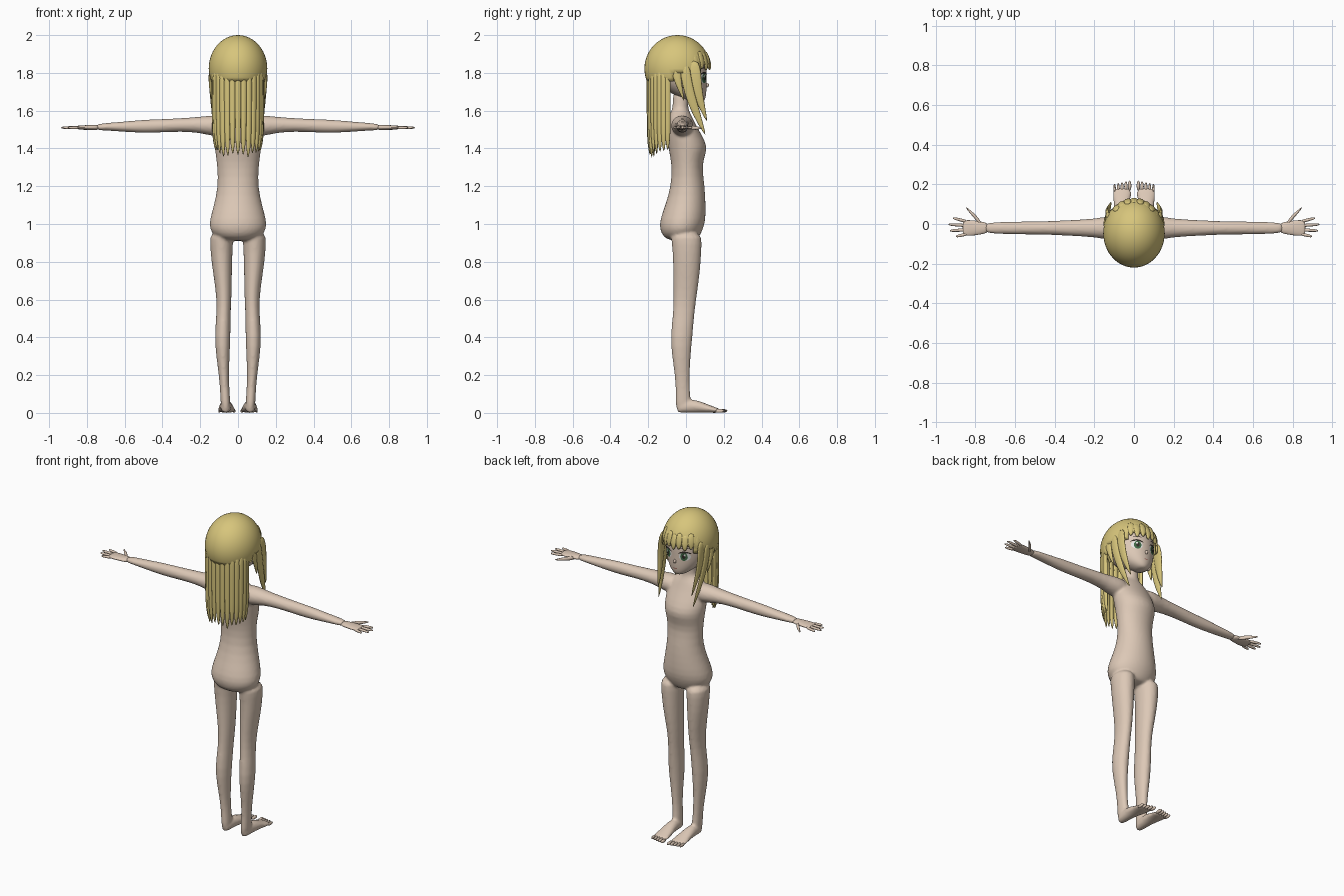
import bpy, bmesh, random
from math import sin, cos, pi, radians
from mathutils import Vector
from mathutils.bvhtree import BVHTree

random.seed(4)
if "Cube" in bpy.data.objects:
    bpy.data.objects.remove(bpy.data.objects["Cube"])

X, Y, Z = Vector((1, 0, 0)), Vector((0, 1, 0)), Vector((0, 0, 1))


def material(name, r, g, b):
    m = bpy.data.materials.new(name)
    m.use_nodes = True
    m.diffuse_color = (r, g, b, 1)
    node = m.node_tree.nodes["Principled BSDF"]
    node.inputs["Base Color"].default_value = (r, g, b, 1)
    node.inputs["Roughness"].default_value = 0.8
    return m


skin = material("skin", 0.72, 0.58, 0.47)
blonde = material("blonde_hair", 0.68, 0.56, 0.2)
white = material("eye_white", 0.8, 0.8, 0.78)
green = material("iris_green", 0.05, 0.14, 0.06)
dark = material("lash_dark", 0.03, 0.025, 0.02)
lip = material("mouth_red", 0.4, 0.15, 0.12)


def loft(bm, rings, u=X, v=Y, sides=16):
    """Closed skin through rings of (centre, radius along u, radius along v)."""
    loops = []
    for c, ru, rv in rings:
        loops.append([bm.verts.new(Vector(c) + u * ru * cos(2 * pi * i / sides)
                                   + v * rv * sin(2 * pi * i / sides)) for i in range(sides)])
    for a, b in zip(loops, loops[1:]):
        for i in range(sides):
            j = (i + 1) % sides
            bm.faces.new((a[i], a[j], b[j], b[i]))
    bm.faces.new(loops[0])
    bm.faces.new(loops[-1])


def ball(bm, centre, size, seg=16):
    made = bmesh.ops.create_uvsphere(bm, u_segments=seg, v_segments=seg // 2, radius=1)["verts"]
    bmesh.ops.scale(bm, vec=size, verts=made)
    bmesh.ops.translate(bm, vec=centre, verts=made)


def finish(bm, name, mat, subdivide=1, mirror=False):
    bmesh.ops.recalc_face_normals(bm, faces=bm.faces)
    for f in bm.faces:
        f.smooth = True
    mesh = bpy.data.meshes.new(name)
    bm.to_mesh(mesh)
    bm.free()
    mesh.materials.append(mat)
    ob = bpy.data.objects.new(name, mesh)
    bpy.context.collection.objects.link(ob)
    if mirror:
        ob.modifiers.new("Mirror", "MIRROR").use_mirror_merge = False
    if subdivide:
        ob.modifiers.new("Subdivision", "SUBSURF").levels = subdivide
        ob.modifiers["Subdivision"].render_levels = subdivide
    return ob


def upright(x, rows):
    """Rows of (height, half width, back, front) turned into rings."""
    return [((x, (b + f) / 2, z), w, (f - b) / 2) for z, w, b, f in rows]


# Body: plain doll-like torso, legs and arms fused into one skin
bm = bmesh.new()
loft(bm, upright(0, [
    (0.91, 0.08, -0.08, 0.05), (0.93, 0.12, -0.12, 0.07), (0.97, 0.152, -0.14, 0.09),
    (1.02, 0.152, -0.14, 0.105), (1.1, 0.128, -0.11, 0.105), (1.2, 0.106, -0.08, 0.1),
    (1.3, 0.11, -0.075, 0.085), (1.36, 0.118, -0.085, 0.1), (1.41, 0.125, -0.095, 0.115),
    (1.47, 0.13, -0.1, 0.085), (1.53, 0.125, -0.1, 0.05), (1.575, 0.1, -0.09, 0.03),
    (1.6, 0.05, -0.075, 0.015), (1.63, 0.042, -0.07, 0.01), (1.72, 0.042, -0.07, 0.02)]), sides=24)
LEG = [(0.96, 0.085, 0.064, -0.09, 0.085), (0.9, 0.088, 0.062, -0.075, 0.085),
       (0.8, 0.086, 0.056, -0.07, 0.08), (0.7, 0.079, 0.047, -0.068, 0.07),
       (0.6, 0.074, 0.04, -0.067, 0.055), (0.52, 0.077, 0.038, -0.07, 0.045),
       (0.4, 0.082, 0.043, -0.085, 0.035), (0.3, 0.08, 0.036, -0.075, 0.025),
       (0.2, 0.075, 0.027, -0.06, 0.02), (0.12, 0.07, 0.025, -0.055, 0.02),
       (0.05, 0.066, 0.027, -0.058, 0.03), (0.008, 0.064, 0.022, -0.05, 0.02)]
ARM = [(0.06, 1.52, 0.06, 0.055), (0.13, 1.52, 0.062, 0.058), (0.2, 1.525, 0.047, 0.043),
       (0.3, 1.525, 0.042, 0.036), (0.4, 1.52, 0.036, 0.036), (0.5, 1.517, 0.034, 0.036),
       (0.6, 1.515, 0.033, 0.028), (0.7, 1.515, 0.03, 0.02), (0.76, 1.512, 0.027, 0.016)]
for s in (1, -1):
    loft(bm, [((s * x, (b + f) / 2, z), w, (f - b) / 2) for z, x, w, b, f in LEG])
    loft(bm, [((s * x, -0.02, z), ry, rz) for x, z, ry, rz in ARM], Y, Z)
    # Foot, heel to ball
    loft(bm, [((s * x, y, h), w, h) for x, y, w, h in (
        (0.065, -0.05, 0.016, 0.02), (0.065, -0.02, 0.03, 0.032), (0.064, 0.04, 0.032, 0.038),
        (0.062, 0.1, 0.042, 0.026), (0.06, 0.155, 0.05, 0.015), (0.06, 0.185, 0.046, 0.01))], X, Z)
body = finish(bm, "body", skin)
remesh = body.modifiers.new("Fuse", "REMESH")
remesh.mode, remesh.voxel_size, remesh.use_smooth_shade = "VOXEL", 0.008, True
relax = body.modifiers.new("Relax", "SMOOTH")
relax.factor, relax.iterations = 0.5, 4

# Toes
bm = bmesh.new()
for i in range(5):
    ball(bm, (0.022 + 0.019 * i, 0.193 - 0.004 * i, 0.011), (0.009 - 0.0006 * i, 0.026, 0.01), 12)
finish(bm, "toes", skin, 0, True)

# Hands: palm, four fingers and a thumb
bm = bmesh.new()
loft(bm, [((x, y, 1.511), w, h) for x, y, w, h in (
    (0.73, -0.02, 0.026, 0.015), (0.78, -0.02, 0.034, 0.013), (0.82, -0.02, 0.041, 0.012),
    (0.855, -0.02, 0.04, 0.009), (0.865, -0.02, 0.036, 0.006))], Y, Z)
for y0, y1, tip in ((0.012, 0.03, 0.915), (-0.008, -0.002, 0.937), (-0.029, -0.034, 0.93), (-0.05, -0.063, 0.9)):
    loft(bm, [((0.84 + (tip - 0.84) * t, y0 + (y1 - y0) * t, 1.51), r, r)
              for t, r in ((0, 0.009), (0.5, 0.009), (0.9, 0.007), (1, 0.003))], Y, Z, 8)
loft(bm, [((x, y, 1.508), r, r * 0.9) for x, y, r in (
    (0.765, -0.01, 0.014), (0.795, 0.03, 0.015), (0.825, 0.06, 0.01), (0.85, 0.085, 0.004))], Y, Z, 8)
finish(bm, "hands", skin, 1, True)

# Head with a narrow chin, small nose and ears
bm = bmesh.new()
loft(bm, upright(0, [
    (1.642, 0.02, 0.03, 0.085), (1.655, 0.045, 0, 0.1), (1.68, 0.078, -0.06, 0.107),
    (1.72, 0.108, -0.12, 0.11), (1.77, 0.125, -0.16, 0.11), (1.83, 0.13, -0.17, 0.112),
    (1.89, 0.12, -0.16, 0.1), (1.94, 0.09, -0.13, 0.06), (1.97, 0.04, -0.08, 0)]), sides=24)
head = finish(bm, "head", skin, 2)
bm = bmesh.new()
ball(bm, (0, 0.108, 1.735), (0.008, 0.014, 0.012))
finish(bm, "nose", skin, 0)
bm = bmesh.new()
ball(bm, (0.126, -0.02, 1.755), (0.012, 0.024, 0.036))
finish(bm, "ears", skin, 0, True)

# Face details: thin plates laid on the head
bpy.context.view_layer.update()
surface = BVHTree.FromObject(head, bpy.context.evaluated_depsgraph_get())


def plate(name, x, z, rx, rz, mat, lift, mirror=True, bend=0):
    bm = bmesh.new()
    bmesh.ops.create_circle(bm, cap_ends=True, cap_tris=True, segments=24, radius=1)
    bmesh.ops.subdivide_edges(bm, edges=bm.edges[:], cuts=2, use_grid_fill=True)
    for v in bm.verts:
        px, pz = x + v.co.x * rx, z + v.co.y * rz - bend * v.co.x ** 2
        hit = surface.ray_cast(Vector((px, 1, pz)), -Y)[0]
        v.co = (px, (hit.y if hit else 0.05) + lift, pz)
    ob = finish(bm, name, mat, 0, mirror)
    if ob.data.polygons[0].normal.y < 0:
        ob.data.flip_normals()


plate("eye_whites", 0.055, 1.772, 0.03, 0.026, white, 0.001)
plate("irises", 0.053, 1.771, 0.019, 0.025, green, 0.002)
plate("pupils", 0.053, 1.772, 0.009, 0.014, dark, 0.003)
plate("eye_glints", 0.059, 1.782, 0.005, 0.006, white, 0.004)
plate("upper_lashes", 0.056, 1.8, 0.034, 0.005, dark, 0.003, bend=0.01)
plate("eyebrows", 0.055, 1.826, 0.026, 0.0025, dark, 0.002, bend=0.005)
plate("mouth", 0, 1.69, 0.014, 0.0025, lip, 0.002, False, -0.003)

# Hair cap, open over the face
CENTRE = Vector((0, -0.045, 1.822))
bm = bmesh.new()
ball(bm, CENTRE, (0.155, 0.175, 0.178), 48)
bmesh.ops.delete(bm, context="FACES", geom=[
    f for f in bm.faces if f.calc_center_median().z < (
        1.845 if f.calc_center_median().y > 0.07 else 1.8 if f.calc_center_median().y > -0.06 else 1.75)])
cap = finish(bm, "hair_cap", blonde, 0)
cap.modifiers.new("Thickness", "SOLIDIFY").thickness = 0.012

# Long back hair: a half ring of tapering strands with pointed tips
bm = bmesh.new()
COUNT = 15
for i in range(COUNT):
    a = radians(178 + 184 * i / (COUNT - 1))
    out = Vector((cos(a), sin(a), 0))
    along = Vector((-0.132 * sin(a), 0.1 * cos(a), 0)).normalized()
    normal = Vector((along.y, -along.x, 0))
    tip = 1.34 + random.uniform(-0.01, 0.03) + 0.05 * abs(cos(a)) ** 2
    rows = []
    for t, w, grow in ((0, 0.018, 1), (0.3, 0.0175, 1), (0.7, 0.0165, 0.98), (0.88, 0.0145, 0.95), (1, 0.002, 0.9)):
        c = Vector((0.132 * out.x * grow, -0.1 + 0.1 * out.y * grow, 1.83 + (tip - 1.83) * t))
        rows.append((c, w, 0.01 if t < 1 else 0.002))
    loft(bm, rows, along, normal, 8)
finish(bm, "back_hair", blonde)

# Side locks that fall from the temples to the chest
bm = bmesh.new()
LOCKS = [[(0.128, 0.035, 1.87, 0.035), (0.138, 0.045, 1.8, 0.04), (0.135, 0.055, 1.72, 0.032),
          (0.125, 0.08, 1.63, 0.022), (0.115, 0.112, 1.54, 0.002)],
         [(0.142, -0.01, 1.85, 0.03), (0.146, 0.0, 1.78, 0.03), (0.142, 0.015, 1.7, 0.03),
          (0.13, 0.055, 1.58, 0.026), (0.118, 0.105, 1.465, 0.002)],
         [(0.142, -0.055, 1.84, 0.03), (0.148, -0.05, 1.78, 0.025), (0.144, -0.03, 1.71, 0.014),
          (0.138, -0.01, 1.65, 0.002)]]
for path in LOCKS:
    loft(bm, [((x, y, z), r, min(r, 0.01)) for x, y, z, r in path], Y, X, 8)
finish(bm, "side_locks", blonde, 1, True)

# Fringe: short pointed locks along the brow
bm = bmesh.new()
for i in range(9):
    a = radians(36 + 13.5 * i)
    across = Vector((-sin(a), cos(a), 0))
    rows = []
    for z, w, grow in ((1.91, 0.017, 0.84), (1.87, 0.021, 0.94), (1.84, 0.019, 0.96), (1.812, 0.006, 0.95)):
        c = (0.152 * cos(a) * grow, -0.045 + 0.178 * sin(a) * grow, z + 0.008 * (i % 2))
        rows.append((c, w, 0.008))
    loft(bm, rows, across, Vector((cos(a), sin(a), 0)), 8)
finish(bm, "fringe", blonde)
